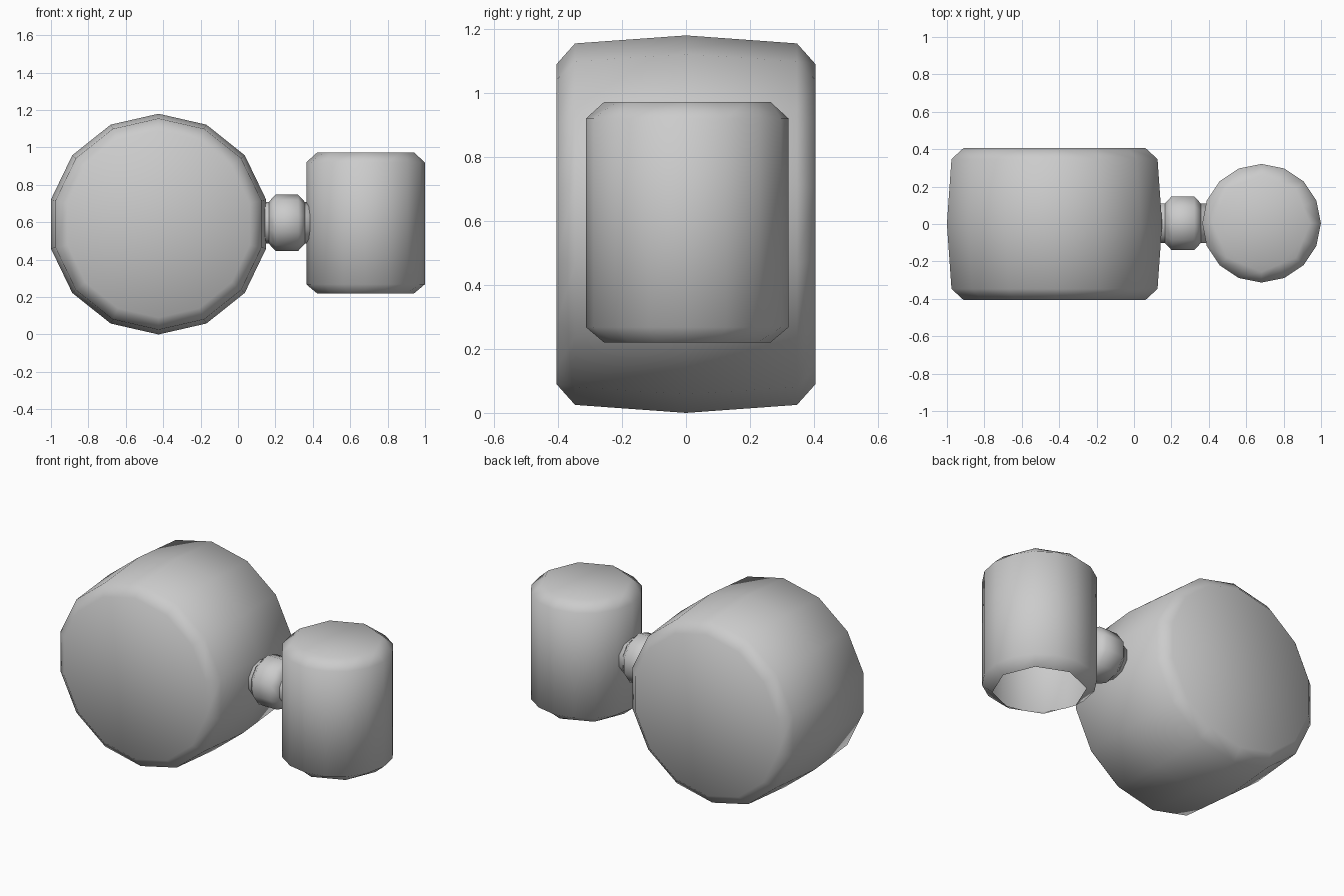
import bpy, bmesh
from math import cos, sin, pi

if "Cube" in bpy.data.objects:
    bpy.data.objects.remove(bpy.data.objects["Cube"])


def lathe(name, sides, profile, place, phase=0.0, cap_start=True, cap_end=True):
    """Spin (radius, height, coarse) rings; coarse rings have half the corners."""
    bm = bmesh.new()
    rings = []
    for r, h, coarse in profile:
        ring = []
        for i in range(sides):
            a = phase + 2 * pi * i / sides
            k = r * cos(2 * pi / sides) if coarse and i % 2 else r
            ring.append(bm.verts.new(place(k * cos(a), k * sin(a), h)))
        rings.append(ring)
    for lo, hi in zip(rings, rings[1:]):
        for i in range(sides):
            j = (i + 1) % sides
            bm.faces.new((lo[i], lo[j], hi[j], hi[i]))
    if cap_start:
        bm.faces.new(rings[0][::-1])
    if cap_end:
        bm.faces.new(rings[-1])
    if cap_start and cap_end:
        bmesh.ops.recalc_face_normals(bm, faces=bm.faces)
    mesh = bpy.data.meshes.new(name)
    bm.to_mesh(mesh)
    bm.free()
    for p in mesh.polygons:
        p.use_smooth = True
    ob = bpy.data.objects.new(name, mesh)
    bpy.context.collection.objects.link(ob)
    return ob


# Large bulged drum, axis along y
lathe("large_drum", 14,
      [(0.50, -0.405, False), (0.565, -0.347, False), (0.59, 0, False),
       (0.565, 0.347, False), (0.50, 0.405, False)],
      lambda u, v, h: (-0.425 + u, h, 0.59 + v), phase=pi / 2)

# Small upright cylinder with chamfered rims, open underneath
lathe("small_cylinder", 16,
      [(0.26, 0.22, True), (0.317, 0.268, False),
       (0.317, 0.92, False), (0.26, 0.972, True)],
      lambda u, v, h: (0.682 + u, 0.004 + v, h), cap_start=False)

# Neck rod and chamfered collar joining the two, axis along x
def along_x(u, v, h):
    return (h, 0.004 + u, 0.597 + v)

lathe("neck", 10, [(0.11, 0.10, False), (0.11, 0.42, False)], along_x, phase=pi / 2)
lathe("collar", 10,
      [(0.112, 0.165, False), (0.15, 0.20, False),
       (0.15, 0.322, False), (0.112, 0.357, False)], along_x, phase=pi / 2)
